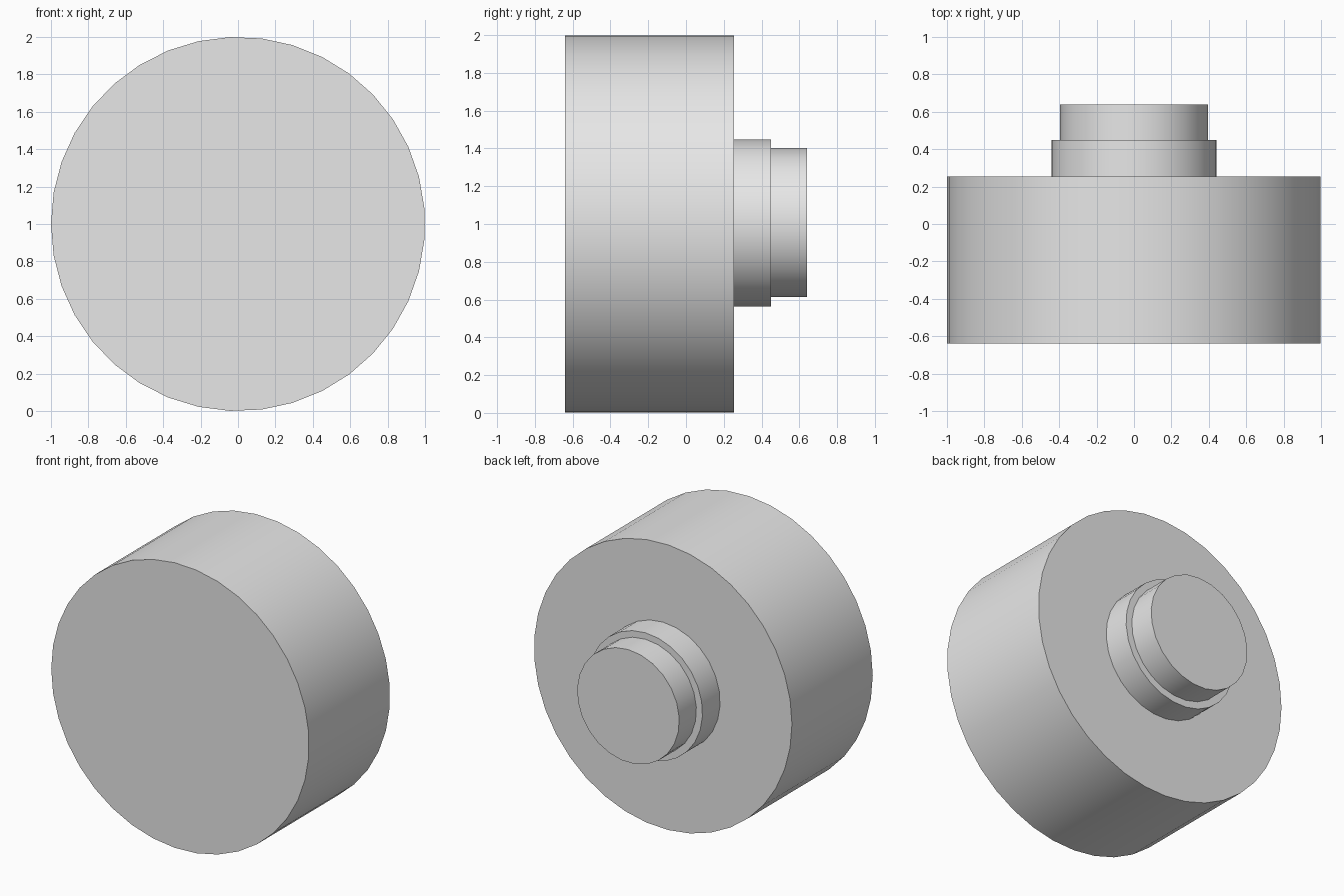
import bpy
import math

cube = bpy.data.objects.get("Cube")
if cube:
    bpy.data.objects.remove(cube, do_unlink=True)

# Single plain grey material
grey = bpy.data.materials.new("light_grey")
grey.use_nodes = True
colour = (0.8, 0.8, 0.8, 1.0)
grey.diffuse_color = colour
grey.node_tree.nodes["Principled BSDF"].inputs["Base Color"].default_value = colour


def disc(name, radius, y_start, y_end, z, sides, turn):
    """Capped cylinder lying along y; turn is the angle of its first corner."""
    bpy.ops.mesh.primitive_cylinder_add(
        vertices=sides, radius=radius, depth=y_end - y_start,
        location=(0, (y_start + y_end) / 2, z),
        rotation=(math.pi / 2, 0, 0))
    obj = bpy.context.object
    obj.name = name
    # Spin the corners about the cylinder's own axis
    for v in obj.data.vertices:
        x, y = v.co.x, v.co.y
        v.co.x = x * math.cos(turn) - y * math.sin(turn)
        v.co.y = x * math.sin(turn) + y * math.cos(turn)
    obj.data.materials.append(grey)
    bpy.ops.object.shade_smooth_by_angle(angle=math.radians(30))
    return obj


# Wide drum, then the two stepped collars behind it
disc("main_drum", 1.0, -0.64, 0.255, 1.0, 37, math.pi / 2)
disc("stem_collar", 0.443, 0.255, 0.45, 1.004, 27, 0)
disc("stem_end", 0.396, 0.45, 0.64, 1.006, 25, 0)
